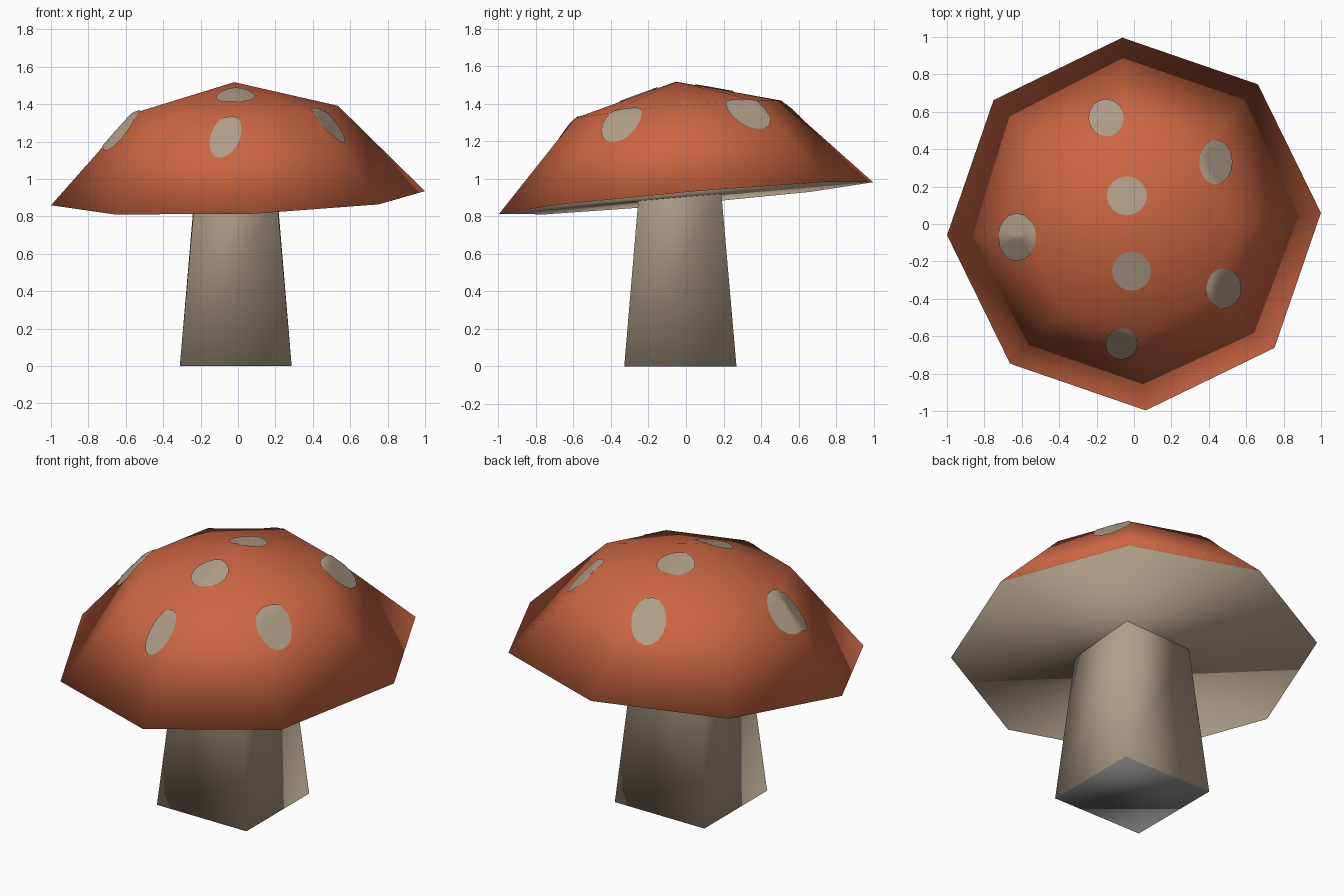
import bpy, bmesh, math
from mathutils import Vector, Matrix
from mathutils.bvhtree import BVHTree

if "Cube" in bpy.data.objects:
    bpy.data.objects.remove(bpy.data.objects["Cube"])


def material(name, rgb):
    m = bpy.data.materials.new(name)
    m.diffuse_color = (*rgb, 1)
    m.use_nodes = True
    m.node_tree.nodes["Principled BSDF"].inputs["Base Color"].default_value = m.diffuse_color
    return m


red = material("cap red", (0.60, 0.133, 0.055))
beige = material("warm beige", (0.43, 0.345, 0.25))
grey = material("base grey", (0.22, 0.22, 0.215))


def make_object(name, bm, mats):
    for f in bm.faces:
        f.smooth = True
    mesh = bpy.data.meshes.new(name)
    bm.to_mesh(mesh)
    bm.free()
    for m in mats:
        mesh.materials.append(m)
    ob = bpy.data.objects.new(name, mesh)
    bpy.context.collection.objects.link(ob)
    return ob


# Cap: eight-sided dome, tilted as a whole, with a flat beige underside
SIDES = 8
axis = Vector((-0.0325, -0.087, 1)).normalized()
tilt = Matrix.Translation((0, 0, 0.897)) @ Vector((0, 0, 1)).rotation_difference(axis).to_matrix().to_4x4()


def ring(bm, r, z):
    return [bm.verts.new(tilt @ Vector((r * math.cos(a), r * math.sin(a), z)))
            for a in (math.radians(3.5) + math.tau * i / SIDES for i in range(SIDES))]


bm = bmesh.new()
rim = ring(bm, 1.002, 0)
shoulder = ring(bm, 0.552, 0.475)
apex = bm.verts.new(tilt @ Vector((0, 0, 0.623)))
for i in range(SIDES):
    j = (i + 1) % SIDES
    bm.faces.new((rim[i], rim[j], shoulder[j], shoulder[i]))
    bm.faces.new((shoulder[i], shoulder[j], apex))
under = bm.faces.new(rim[::-1])
under.material_index = 1
bm.normal_update()
cap_surface = BVHTree.FromBMesh(bm)
make_object("cap", bm, [red, beige])

# Spots: thin round patches draped over the cap (x, y, x radius, y radius)
spots = [(-0.147, 0.565, 0.095, 0.1), (0.435, 0.33, 0.088, 0.12),
         (-0.038, 0.15, 0.107, 0.105), (-0.013, -0.25, 0.104, 0.105),
         (-0.622, -0.07, 0.1, 0.127), (0.478, -0.342, 0.092, 0.108),
         (-0.065, -0.637, 0.086, 0.083)]
bm = bmesh.new()


def drape(x, y):
    hit, normal, _, _ = cap_surface.ray_cast(Vector((x, y, 3)), Vector((0, 0, -1)))
    return bm.verts.new(hit + normal * 0.006)


SEG, RINGS = 16, 6
for x, y, rx, ry in spots:
    centre, inner = drape(x, y), None
    for k in range(1, RINGS + 1):
        t = k / RINGS
        outer = [drape(x + rx * t * math.cos(math.tau * i / SEG),
                       y + ry * t * math.sin(math.tau * i / SEG)) for i in range(SEG)]
        for i in range(SEG):
            j = (i + 1) % SEG
            if inner:
                bm.faces.new((inner[i], outer[i], outer[j], inner[j]))
            else:
                bm.faces.new((centre, outer[i], outer[j]))
        inner = outer
make_object("cap_spots", bm, [beige])

# Stem: tapered square post with a grey base, running up to the cap's underside
bm = bmesh.new()


def square(cx, cy, h, z, slope=False):
    corners = [(cx + sx * h, cy + sy * h) for sx, sy in ((-1, -1), (1, -1), (1, 1), (-1, 1))]
    return [bm.verts.new((x, y, z + slope * (0.0325 * x + 0.087 * y))) for x, y in corners]


low = square(-0.012, -0.03, 0.299, 0)
high = square(-0.012, -0.033, 0.221, 0.905, True)
for i in range(4):
    j = (i + 1) % 4
    bm.faces.new((low[i], low[j], high[j], high[i]))
base = bm.faces.new(low[::-1])
base.material_index = 1
make_object("stem", bm, [beige, grey])
